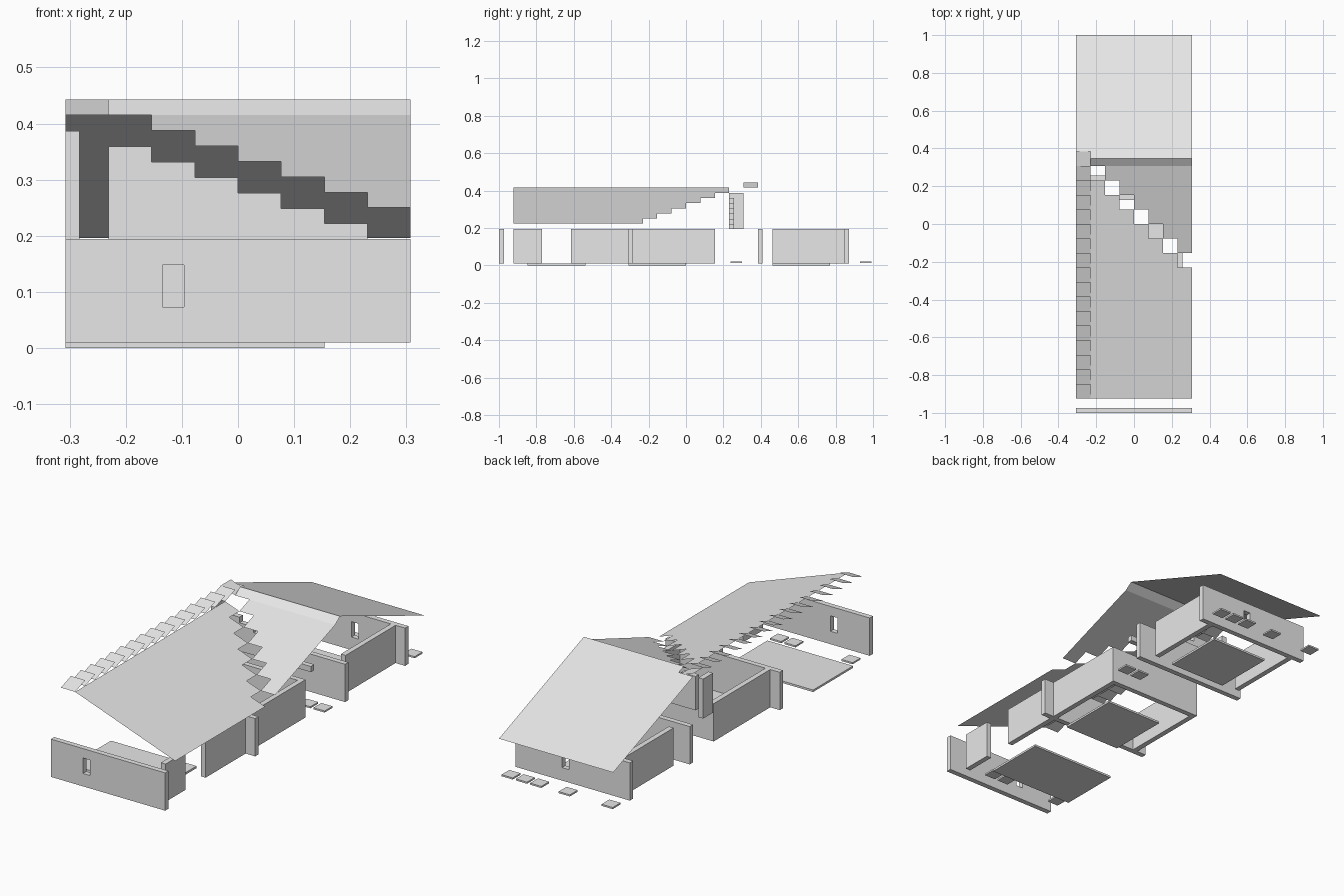
import bpy, bmesh
from mathutils import Matrix, Vector

if "Cube" in bpy.data.objects:
    bpy.data.objects.remove(bpy.data.objects["Cube"])

U = 2 / 26            # one building module
T = U / 3             # wall thickness
HALF = 4 * U
STEP = 0.0275         # roof rise per module
Z0, Z1 = 0.01, 0.194  # wall base and top
RIDGE = 0.415

grey = bpy.data.materials.new("plain_grey")
grey.use_nodes = True
grey.diffuse_color = (0.8, 0.8, 0.8, 1)
grey.node_tree.nodes["Principled BSDF"].inputs["Base Color"].default_value = (0.8, 0.8, 0.8, 1)


def finish(bm, name):
    bmesh.ops.remove_doubles(bm, verts=bm.verts, dist=1e-5)
    mesh = bpy.data.meshes.new(name)
    bm.to_mesh(mesh)
    bm.free()
    mesh.materials.append(grey)
    obj = bpy.data.objects.new(name, mesh)
    bpy.context.collection.objects.link(obj)
    return obj


def boxes(name, *ranges):
    """One object of boxes, each given as x0, x1, y0, y1, z0, z1."""
    bm = bmesh.new()
    for x0, x1, y0, y1, z0, z1 in ranges:
        centre = Vector((x0 + x1, y0 + y1, z0 + z1)) / 2
        size = Matrix.Diagonal((x1 - x0, y1 - y0, z1 - z0, 1))
        bmesh.ops.create_cube(bm, size=1, matrix=Matrix.Translation(centre) @ size)
    return finish(bm, name)


def sheets(name, quads):
    bm = bmesh.new()
    for quad in quads:
        bm.faces.new([bm.verts.new(p) for p in quad])
    return finish(bm, name)


def row(k):
    """y of module line k, counted from the front."""
    return -1 + k * U


def window_wall(name, y, wx):
    """Full width wall with one window hole centred on wx."""
    a, b, lo, hi = wx - U / 4, wx + U / 4, 0.073, 0.148
    cutter = boxes(name + "_cutter", (a, b, y - T, y + 2 * T, lo, hi))
    cutter.hide_render = True
    cutter.hide_viewport = True
    cutter.display_type = 'WIRE'
    wall = boxes(name, (-HALF, HALF, y, y + T, Z0, Z1))
    cut = wall.modifiers.new("window", 'BOOLEAN')
    cut.operation = 'DIFFERENCE'
    cut.solver = 'EXACT'
    cut.object = cutter


def side_wall(name, side, k0, k1):
    inner, outer = sorted((side * 3 * U, side * (3 * U + T)))
    boxes(name, (inner, outer, row(k0), row(k1), Z0, Z1))


# End walls with windows
window_wall("front_wall", row(0), -1.5 * U)
window_wall("back_wall", row(24), 0.5 * U)

# Cross walls
for name, k in (("middle_cross_wall", 9), ("rear_cross_wall", 18)):
    boxes(name, (-HALF, HALF, row(k), row(k) + T, Z0, Z1))
boxes("corridor_wall", (-3 * U, 3 * U, row(15) - T, row(15), Z0, Z1))

# Side walls
side_wall("front_left_wall", 1, 1, 3)
side_wall("middle_left_wall", 1, 5, 15)
side_wall("middle_right_wall", -1, 9, 15)
side_wall("rear_left_wall", 1, 19, 24)
side_wall("rear_right_wall", -1, 19, 24)

# Floor slabs
for name, k, left in (("front_floor", 2, -4), ("middle_floor", 9, -2), ("rear_floor", 19, -2)):
    boxes(name, (left * U, 2 * U, row(k), row(k + 4), 0, Z0))

# Small paving slabs
for name, k, columns in (("front_paving", 1, (1, 0, -4)),
                         ("corridor_paving", 16, (3, 2)),
                         ("back_paving", 25, (3, 2, 1, -1, -4))):
    g = U * 0.11
    boxes(name, *[(c * U + g, (c + 1) * U - g, row(k) + g, row(k + 1) - g, 0.012, 0.02)
                  for c in columns])

# Stepped gable and upper side panel
boxes("stepped_gable", *[((i - 3) * U, (i - 2) * U, row(16), row(16) + T, Z1, Z1 + (6 - i) * STEP)
                         for i in range(6)])
boxes("upper_side_panel", (-HALF, -HALF + T, row(16), row(17), Z1, Z1 + 7 * STEP))

# Long roof falling to the left, with a stepped valley edge
long_roof = []
for i in range(7):
    x0, x1, y1 = (i - 3) * U, (i - 2) * U, row(16 - i)
    z0, z1 = RIDGE - i * STEP, RIDGE - (i + 1) * STEP
    long_roof.append([(x0, row(1), z0), (x1, row(1), z1), (x1, y1, z1), (x0, y1, z0)])
sheets("long_roof", long_roof)

# Cross roof falling to the front, with a matching stepped edge
cross_roof = []
for i in range(6):
    x0, x1, y0 = (i - 2) * U, (i - 1) * U, row(16 - i)
    z0 = RIDGE - (i + 1) * STEP
    cross_roof.append([(x0, y0, z0), (x1, y0, z0), (x1, row(17), RIDGE), (x0, row(17), RIDGE)])
sheets("cross_roof", cross_roof)

# Ridge strip and back roof
TOP = RIDGE + STEP
crest = row(17.5)
eave = 0.196
sheets("ridge_strip", [[(-3 * U, row(17), RIDGE), (HALF, row(17), RIDGE),
                        (HALF, crest, TOP), (-3 * U, crest, TOP)]])
zc = TOP + (eave - TOP) * (row(18) - crest) / (1 - crest)
sheets("back_roof", [
    [(-3 * U, crest, TOP), (HALF, crest, TOP), (HALF, 1, eave), (-3 * U, 1, eave)],
    [(-HALF, row(18), zc), (-3 * U, row(18), zc), (-3 * U, 1, eave), (-HALF, 1, eave)]])

# Sawtooth ridge tiles and the turned corner tile
for k in range(1, 17):
    y0, y1 = row(k), row(k + 1)
    sheets("ridge_tile", [[(-HALF, y0, RIDGE), (-3 * U, y0, RIDGE), (-3 * U, y1, TOP), (-HALF, y1, TOP)]])
sheets("corner_tile", [[(-HALF, row(17), TOP), (-3 * U, row(17), RIDGE),
                        (-3 * U, row(18), RIDGE), (-HALF, row(18), TOP)]])
